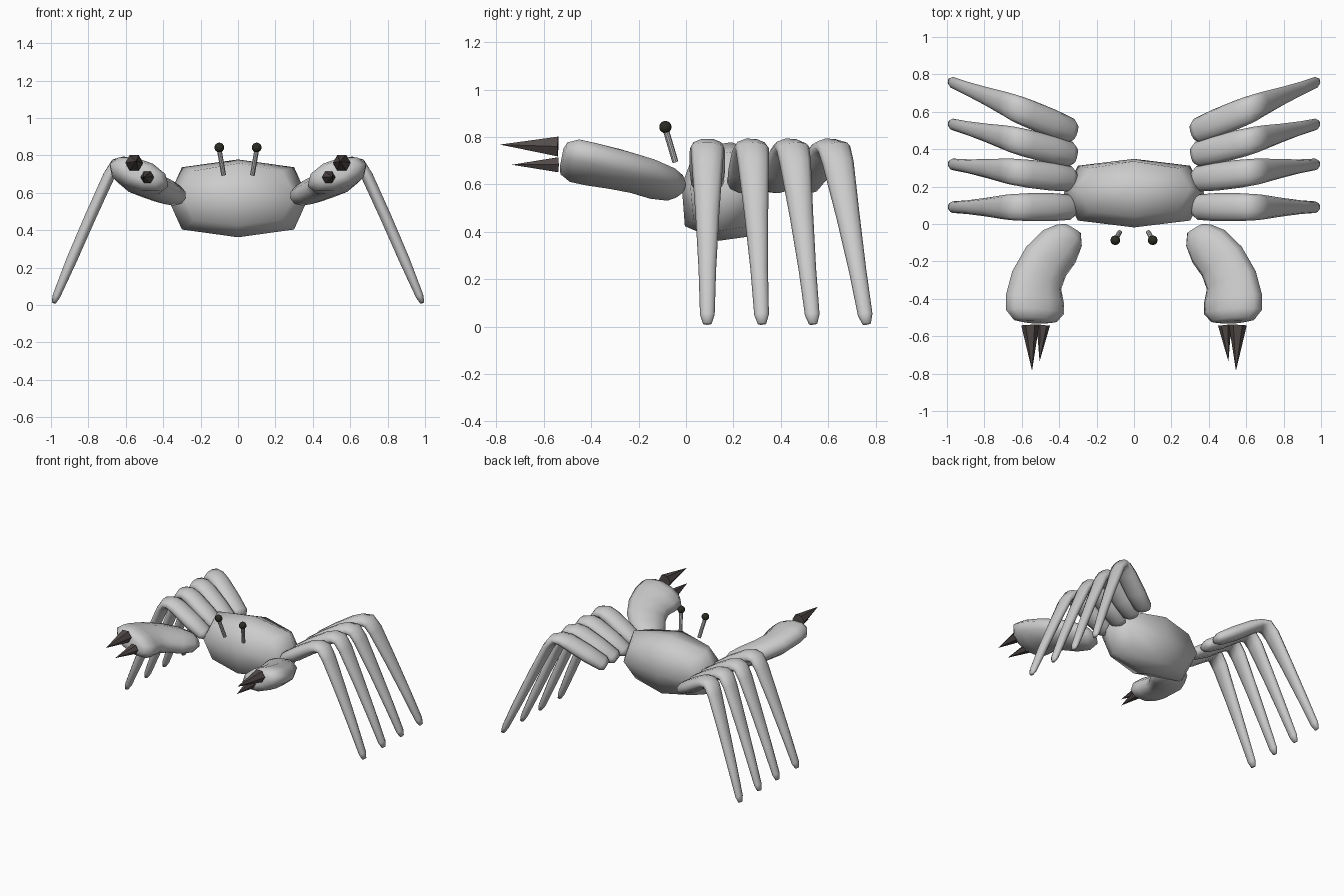
import bpy, bmesh, math
from mathutils import Vector, Matrix

cube = bpy.data.objects.get("Cube")
if cube:
    bpy.data.objects.remove(cube, do_unlink=True)


def material(name, colour):
    m = bpy.data.materials.new(name)
    m.use_nodes = True
    m.diffuse_color = (*colour, 1)
    m.node_tree.nodes["Principled BSDF"].inputs["Base Color"].default_value = (*colour, 1)
    return m


SHELL = material("shell grey", (0.6, 0.6, 0.6))
PINCER = material("dark claw", (0.085, 0.07, 0.068))
EYE = material("eye black", (0.025, 0.025, 0.018))


def finish(name, bm, mat, smooth=True):
    bmesh.ops.recalc_face_normals(bm, faces=bm.faces)
    me = bpy.data.meshes.new(name)
    bm.to_mesh(me)
    bm.free()
    me.materials.append(mat)
    for p in me.polygons:
        p.use_smooth = smooth
    ob = bpy.data.objects.new(name, me)
    bpy.context.scene.collection.objects.link(ob)
    return ob


def tube(name, path, wide, mat, sides=10):
    """Loft ellipses along path of (point, half width, half thickness)."""
    bm = bmesh.new()
    pts = [Vector(p) for p, _, _ in path]
    rings = []
    for i, (_, w, h) in enumerate(path):
        t = (pts[min(i + 1, len(pts) - 1)] - pts[max(i - 1, 0)]).normalized()
        side = (wide - t * wide.dot(t)).normalized() if abs(wide.dot(t)) < 0.95 else t.orthogonal()
        up = t.cross(side)
        angles = [math.tau * k / sides for k in range(sides)]
        rings.append([bm.verts.new(pts[i] + side * w * math.cos(a) + up * h * math.sin(a))
                      for a in angles])
    for a, b in zip(rings, rings[1:]):
        for k in range(sides):
            j = (k + 1) % sides
            bm.faces.new((a[k], a[j], b[j], b[k]))
    for r in (rings[0], rings[-1]):
        bm.faces.new(r)
    return finish(name, bm, mat)


def cone(name, base, tip, r1, r2, sides, mat, smooth, spin=0):
    base, tip = Vector(base), Vector(tip)
    d = tip - base
    bm = bmesh.new()
    bmesh.ops.create_cone(bm, cap_ends=True, segments=sides, radius1=r1, radius2=r2, depth=d.length)
    rot = d.to_track_quat('Z', 'Y').to_matrix().to_4x4()
    bmesh.ops.transform(bm, verts=bm.verts, matrix=Matrix.Translation((base + tip) / 2)
                        @ rot @ Matrix.Rotation(spin, 4, 'Z'))
    return finish(name, bm, mat, smooth)


# Body: rounded block with 24 faces, tilted slightly nose up
bm = bmesh.new()
bmesh.ops.create_cube(bm, size=2)
bmesh.ops.subdivide_edges(bm, edges=bm.edges, cuts=1, use_grid_fill=True)
for v in bm.verts:
    v.co *= {1: 1.0, 2: 0.8, 3: 0.63}[sum(abs(c) > 0.5 for c in v.co)]
bmesh.ops.transform(bm, verts=bm.verts, matrix=Matrix.Translation((0, 0.165, 0.57))
                    @ Matrix.Rotation(math.radians(-8), 4, 'X')
                    @ Matrix.Diagonal((0.375, 0.185, 0.21, 1)))
finish("body", bm, SHELL)

# Leg profile: x, z, half width, half thickness
LEG = [(0.315, 0.585, 0.045, 0.025), (0.34, 0.60, 0.068, 0.042), (0.44, 0.66, 0.075, 0.05),
       (0.56, 0.735, 0.075, 0.045), (0.61, 0.755, 0.072, 0.04), (0.65, 0.75, 0.07, 0.035),
       (0.69, 0.69, 0.066, 0.033), (0.79, 0.47, 0.05, 0.032), (0.89, 0.24, 0.037, 0.03),
       (0.97, 0.05, 0.031, 0.022), (0.985, 0.012, 0.018, 0.012)]
LEG_Y = [(0.09, 0.09), (0.24, 0.32), (0.37, 0.535), (0.495, 0.76)]

# Claw arm: centre, half width, half thickness
ARM = [((0.325, -0.025, 0.585), 0.05, 0.03), ((0.345, -0.06, 0.59), 0.09, 0.058),
       ((0.40, -0.12, 0.61), 0.125, 0.07), ((0.47, -0.20, 0.64), 0.135, 0.075),
       ((0.52, -0.30, 0.665), 0.145, 0.08), ((0.53, -0.40, 0.685), 0.165, 0.083),
       ((0.53, -0.47, 0.70), 0.165, 0.083), ((0.53, -0.515, 0.71), 0.125, 0.062),
       ((0.53, -0.525, 0.712), 0.07, 0.035)]

for s, label in ((1, "left"), (-1, "right")):
    # Walking legs
    for n, (y0, y1) in enumerate(LEG_Y, 1):
        path = [((s * x, y0 + (y1 - y0) * (x - 0.33) / 0.65, z), w, h) for x, z, w, h in LEG]
        tube(f"{label}_leg_{n}", path, Vector((0, 1, 0)), SHELL)
    # Claw arm, rolled so its outer side is higher
    path = [((s * x, y, z), w, h) for (x, y, z), w, h in ARM]
    tube(f"{label}_claw_arm", path, Vector((s * 0.95, 0.25, 0.3)), SHELL)
    # Pincers
    cone(f"{label}_upper_pincer", (s * 0.555, -0.54, 0.76), (s * 0.545, -0.785, 0.768),
         0.048, 0, 6, PINCER, False, math.pi / 6)
    cone(f"{label}_lower_pincer", (s * 0.485, -0.54, 0.683), (s * 0.505, -0.735, 0.683),
         0.036, 0, 6, PINCER, False, math.pi / 6)
    # Eye and stalk
    cone(f"{label}_eye_stalk", (s * 0.077, -0.045, 0.695), (s * 0.1, -0.085, 0.83),
         0.013, 0.013, 10, SHELL, False)
    bm = bmesh.new()
    bmesh.ops.create_uvsphere(bm, u_segments=12, v_segments=8, radius=0.026,
                              matrix=Matrix.Translation((s * 0.1, -0.087, 0.842)))
    finish(f"{label}_eye", bm, EYE)
